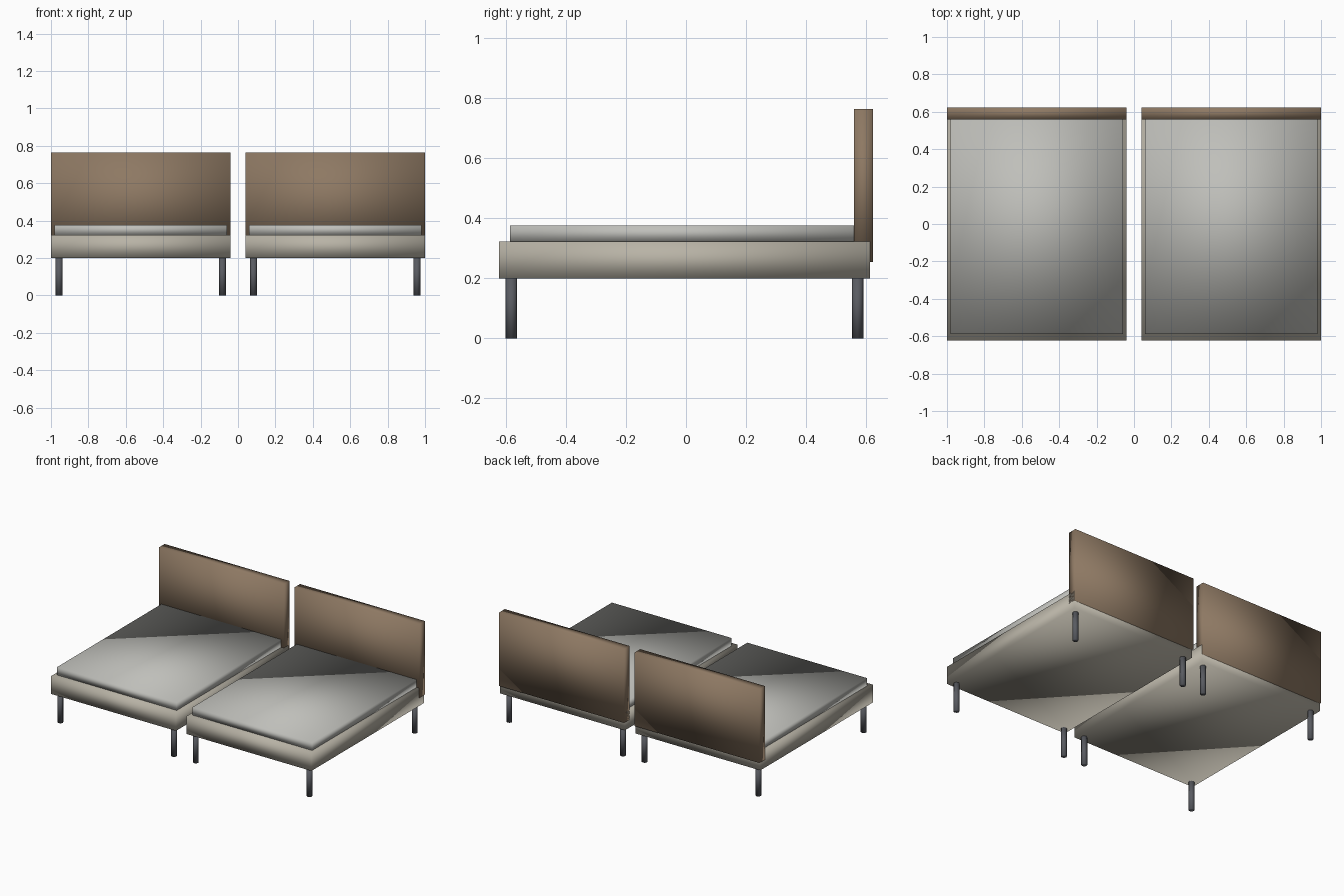
import bpy
from math import pi

if "Cube" in bpy.data.objects:
    bpy.data.objects.remove(bpy.data.objects["Cube"])


def material(name, r, g, b):
    m = bpy.data.materials.new(name)
    m.diffuse_color = (r, g, b, 1)
    m.use_nodes = True
    m.node_tree.nodes["Principled BSDF"].inputs["Base Color"].default_value = m.diffuse_color
    return m


FABRIC = material("base_fabric", 0.48, 0.45, 0.38)
LINEN = material("mattress_linen", 0.52, 0.52, 0.49)
WOOD = material("headboard_wood", 0.27, 0.19, 0.125)
METAL = material("leg_metal", 0.10, 0.105, 0.12)


def finish(name, mat):
    ob = bpy.context.object
    ob.name = name
    ob.data.materials.append(mat)
    bpy.ops.object.transform_apply(location=False, rotation=True, scale=True)
    bpy.ops.object.shade_smooth()


def box(name, x, y, z, mat):
    ranges = (x, y, z)
    bpy.ops.mesh.primitive_cube_add(size=1, location=[(a + b) / 2 for a, b in ranges])
    bpy.context.object.scale = [b - a for a, b in ranges]
    finish(name, mat)


def leg(name, x, y):
    bpy.ops.mesh.primitive_cylinder_add(vertices=8, radius=0.019, depth=0.2,
                                        location=(x, y, 0.1))
    finish(name, METAL)


# Two identical single beds side by side
for side, cx in (("left", -0.52), ("right", 0.52)):
    box(f"{side}_bed_base", (cx - 0.48, cx + 0.48), (-0.623, 0.613), (0.2, 0.323), FABRIC)
    box(f"{side}_mattress", (cx - 0.46, cx + 0.46), (-0.587, 0.577), (0.323, 0.377), LINEN)
    box(f"{side}_headboard", (cx - 0.48, cx + 0.48), (0.56, 0.623), (0.255, 0.765), WOOD)
    # Four corner legs
    for end, y in (("front", -0.582), ("back", 0.572)):
        for lr, dx in (("left", -0.437), ("right", 0.437)):
            leg(f"{side}_bed_{end}_{lr}_leg", cx + dx, y)
